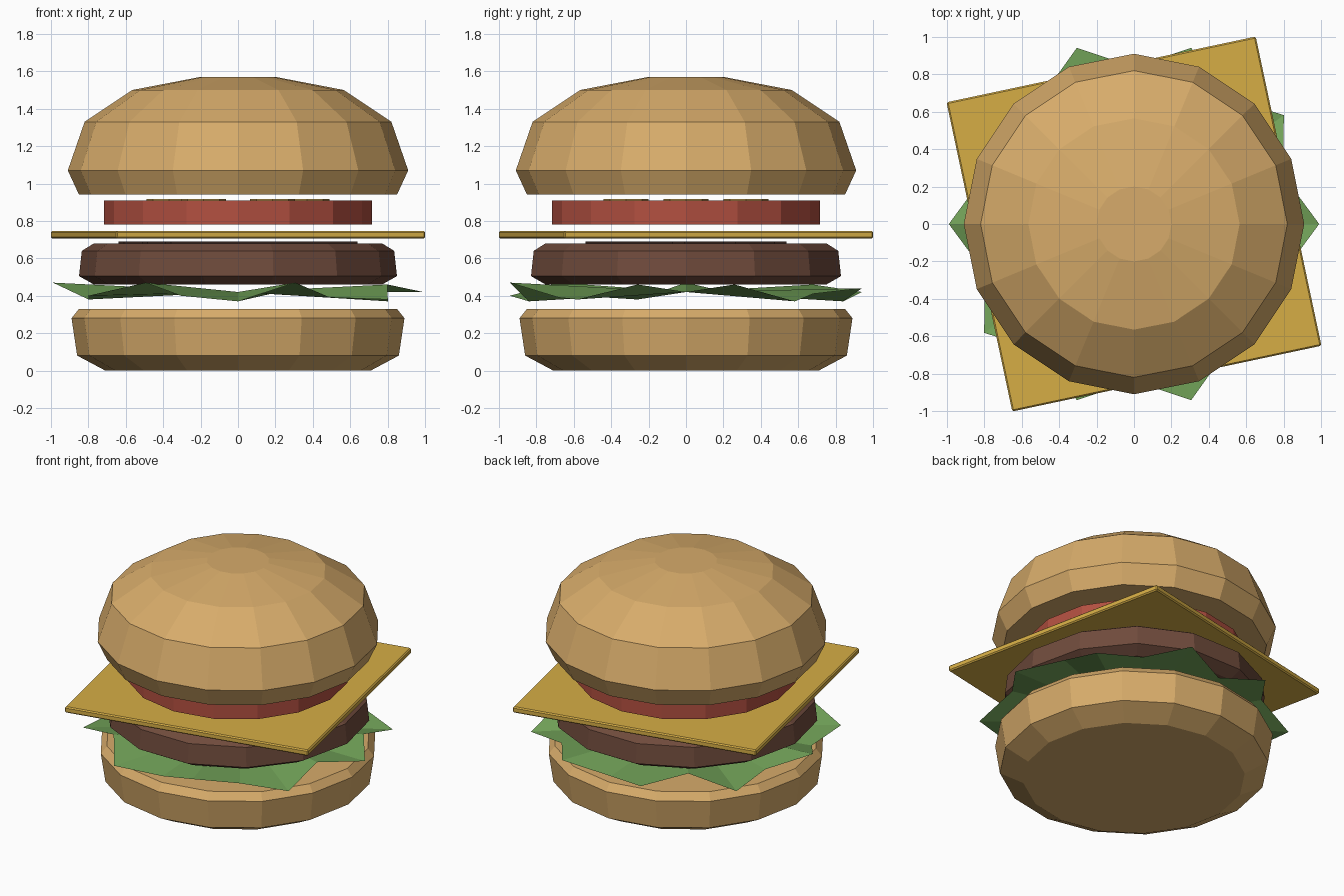
import bpy, bmesh, math
from mathutils import Matrix, Vector

if "Cube" in bpy.data.objects:
    bpy.data.objects.remove(bpy.data.objects["Cube"])


def material(name, rgb):
    m = bpy.data.materials.new(name)
    m.diffuse_color = (*rgb, 1)
    m.use_nodes = True
    m.node_tree.nodes["Principled BSDF"].inputs["Base Color"].default_value = m.diffuse_color
    return m


BUN = material("bun tan", (0.68, 0.41, 0.145))
CHEESE = material("cheese yellow", (0.67, 0.42, 0.06))
LETTUCE = material("lettuce green", (0.17, 0.37, 0.10))
TOMATO = material("tomato red", (0.45, 0.08, 0.052))
PATTY = material("patty brown", (0.16, 0.07, 0.045))
CHAR = material("grill mark brown", (0.045, 0.022, 0.016))
SEED = material("tomato seed yellow", (0.62, 0.40, 0.10))


def finish(name, bm, mat):
    bmesh.ops.recalc_face_normals(bm, faces=bm.faces)
    me = bpy.data.meshes.new(name)
    bm.to_mesh(me)
    bm.free()
    me.materials.append(mat)
    ob = bpy.data.objects.new(name, me)
    bpy.context.collection.objects.link(ob)
    return ob


def lathe(bm, profile, sides, centre=(0, 0)):
    """Stack of n-gon rings (radius, z), capped at both ends."""
    rings = []
    for r, z in profile:
        rings.append([bm.verts.new((centre[0] + r * math.cos(2 * math.pi * i / sides),
                                    centre[1] + r * math.sin(2 * math.pi * i / sides), z))
                      for i in range(sides)])
    for a, b in zip(rings, rings[1:]):
        for i in range(sides):
            j = (i + 1) % sides
            bm.faces.new((a[i], a[j], b[j], b[i]))
    bm.faces.new(rings[0][::-1])
    bm.faces.new(rings[-1])


def turned(name, profile, sides, mat):
    bm = bmesh.new()
    lathe(bm, profile, sides)
    return finish(name, bm, mat)


def box(bm, size, centre, angle):
    m = (Matrix.Rotation(angle, 4, 'Z') @ Matrix.Translation(centre)
         @ Matrix.Diagonal((*size, 1)))
    bmesh.ops.create_cube(bm, size=1, matrix=m)


# Buns, patty and tomato slice
turned("bottom_bun", [(0.71, 0), (0.86, 0.08), (0.89, 0.28), (0.85, 0.33)], 16, BUN)
turned("patty", [(0.77, 0.46), (0.85, 0.505), (0.835, 0.64), (0.77, 0.68)], 14, PATTY)
turned("tomato_slice", [(0.717, 0.78), (0.717, 0.908)], 16, TOMATO)
turned("top_bun", [(0.85, 0.94), (0.91, 1.07), (0.82, 1.33),
                   (0.565, 1.50), (0.2, 1.57)], 16, BUN)

# Lettuce leaf: ten ruffled tips with notches between
heights = [.42, .46, .37, .41, .44, .37, .42, .46, .38, .41,
           .47, .38, .40, .47, .40, .37, .47, .39, .38, .46]
bm = bmesh.new()
hub = bm.verts.new((0, 0, 0.42))
rim = []
for i, z in enumerate(heights):
    r = 0.84 if i % 2 else 0.99
    a = i * math.pi / 10
    rim.append(bm.verts.new((r * math.cos(a), r * math.sin(a), z)))
for i in range(20):
    bm.faces.new((hub, rim[i], rim[(i + 1) % 20]))
finish("lettuce", bm, LETTUCE)

# Grill marks on the patty
bm = bmesh.new()
for y in (-0.3, 0, 0.3):
    box(bm, (1.1, 0.07, 0.012), (0, y, 0.683), math.radians(25))
finish("grill_marks", bm, CHAR)

# Cheese slice, turned so its corners stick out
bm = bmesh.new()
box(bm, (1.69, 1.69, 0.042), (0, 0, 0.726), math.radians(12))
ob = finish("cheese_slice", bm, CHEESE)
bev = ob.modifiers.new("soft edge", 'BEVEL')
bev.width = 0.008
bev.segments = 1

# Seed pockets on the tomato
bm = bmesh.new()
for k in range(6):
    a = k * math.pi / 3
    lathe(bm, [(0.12, 0.906), (0.12, 0.917)], 8, (0.37 * math.cos(a), 0.37 * math.sin(a)))
finish("tomato_seeds", bm, SEED)
